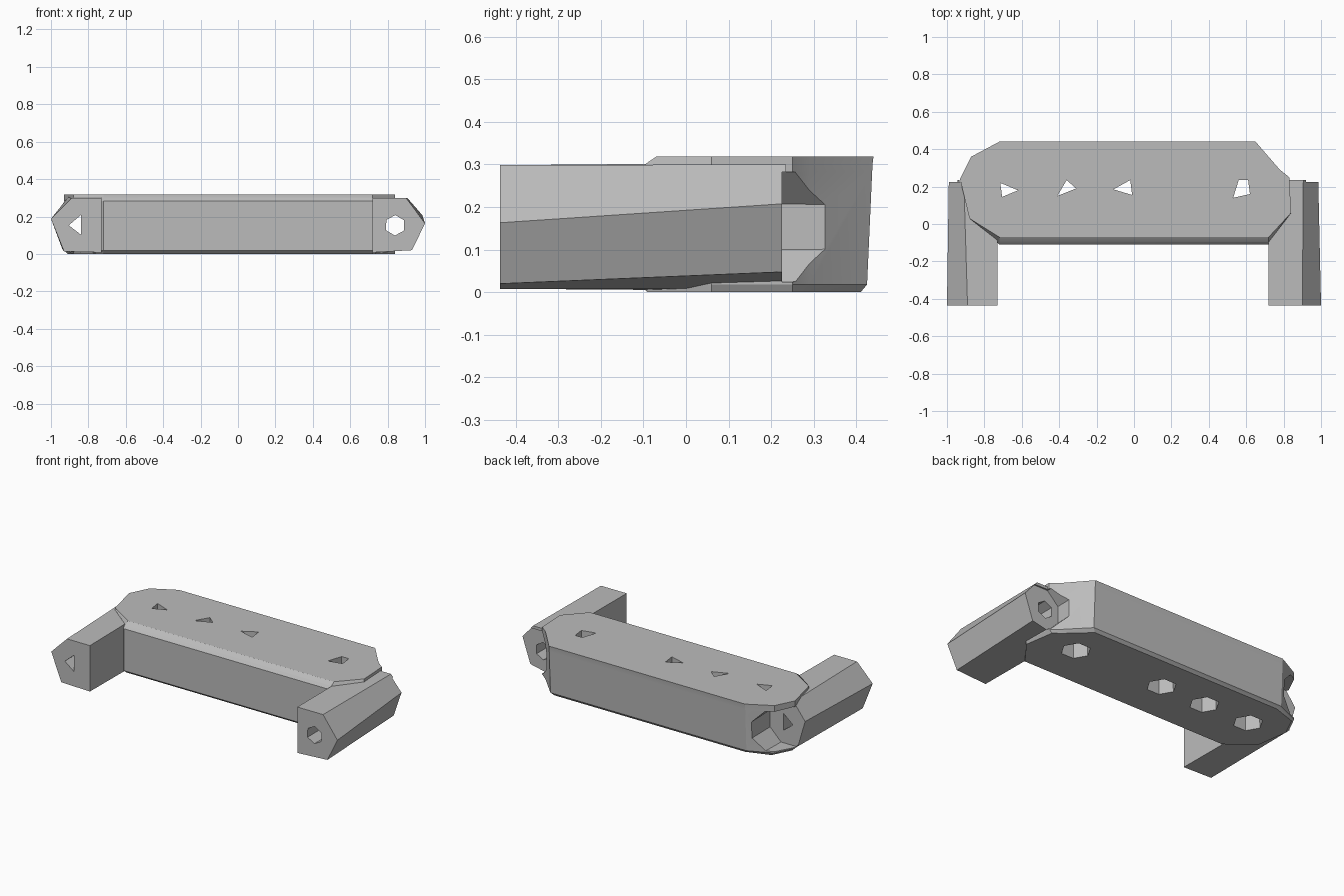
import bpy, bmesh, math
from mathutils import Matrix, Vector

old = bpy.data.objects.get("Cube")
if old:
    bpy.data.objects.remove(old)

grey = bpy.data.materials.new("matte_grey")
grey.use_nodes = True
colour = (0.5, 0.5, 0.5, 1)
grey.diffuse_color = colour
grey.node_tree.nodes["Principled BSDF"].inputs["Base Color"].default_value = colour


def loft(name, rings):
    """Closed solid through rings with equal point counts."""
    bm = bmesh.new()
    loops = [[bm.verts.new(p) for p in ring] for ring in rings]
    n = len(loops[0])
    for a, b in zip(loops, loops[1:]):
        for i in range(n):
            j = (i + 1) % n
            bm.faces.new((a[i], a[j], b[j], b[i]))
    bm.faces.new(loops[0][::-1])
    bm.faces.new(loops[-1])
    bmesh.ops.recalc_face_normals(bm, faces=bm.faces)
    mesh = bpy.data.meshes.new(name)
    bm.to_mesh(mesh)
    bm.free()
    mesh.materials.append(grey)
    obj = bpy.data.objects.new(name, mesh)
    bpy.context.collection.objects.link(obj)
    return obj


def polygon(cx, cy, r, n, turn=0):
    return [(cx + r * math.cos(turn + math.tau * i / n),
             cy + r * math.sin(turn + math.tau * i / n)) for i in range(n)]


def upright(pts, z):
    return [(x, y, z) for x, y in pts]


def along_y(pts, y):
    return [(x, y, z) for x, z in pts]


def combine(target, tool, operation):
    tool.hide_render = True
    mod = target.modifiers.new("combine", 'BOOLEAN')
    mod.operation, mod.solver, mod.object = operation, 'EXACT', tool
    bpy.context.view_layer.objects.active = target
    bpy.ops.object.modifier_apply(modifier=mod.name)
    bpy.data.objects.remove(tool)


# Crossbar: bevelled slab with chamfered back corners
def bar_outline(front, back, inset=0):
    return [(-0.72, front), (0.72, front), (0.84, 0.06), (0.83 - inset, 0.25),
            (0.78 - inset, 0.29), (0.65 - inset, back), (-0.72 + inset, back),
            (-0.87 + inset, 0.36), (-0.93 + inset, 0.24), (-0.88, 0.03)]


bracket = loft("handle_bracket", [
    upright(bar_outline(-0.09, 0.41, 0.02), 0.002),
    upright(bar_outline(-0.11, 0.425), 0.02),
    upright(bar_outline(-0.11, 0.437), 0.285),
    upright(bar_outline(-0.095, 0.438), 0.303),
    upright(bar_outline(-0.07, 0.44), 0.32)])

# Arms: five-sided prisms whose outer ridge rises towards the back
right_front = [(-0.73, 0.01), (-0.73, 0.30), (-0.89, 0.30), (-1, 0.19), (-0.93, 0.015)]
right_back = [(-0.73, 0.005), (-0.73, 0.306), (-0.91, 0.306), (-0.99, 0.20), (-0.94, 0.03)]
left_front = [(0.72, 0.01), (0.72, 0.30), (0.90, 0.30), (1, 0.165), (0.93, 0.022)]
left_back = [(0.72, 0.005), (0.72, 0.302), (0.905, 0.302), (0.985, 0.21), (0.93, 0.05)]
for name, a, b in (("right_arm", right_front, right_back), ("left_arm", left_front, left_back)):
    arm = loft(name, [along_y(a, -0.436), along_y(b, 0.235)])
    combine(bracket, arm, 'UNION')

# Screw recesses in the back corners, tapering inwards
for side in (-1, 1):
    recess = loft("corner_recess", [along_y(polygon(side * 0.875, 0.155, 0.14, 8, 0.39), 0.225),
                                    along_y(polygon(side * 0.875, 0.155, 0.13, 8, 0.39), 0.6)])
    combine(bracket, recess, 'DIFFERENCE')

# Screw holes along the arms
for pts in ([(-0.905, 0.155), (-0.84, 0.21), (-0.84, 0.105)], polygon(0.84, 0.155, 0.055, 6, 0.5)):
    combine(bracket, loft("arm_hole", [along_y(pts, -0.6), along_y(pts, 0.5)]), 'DIFFERENCE')

# Vertical holes: small at the top, wide hexagonal pockets below
top_holes = [
    [(-0.715, 0.22), (-0.62, 0.18), (-0.705, 0.145)],
    [(-0.41, 0.15), (-0.36, 0.235), (-0.31, 0.19)],
    [(-0.11, 0.185), (-0.02, 0.235), (-0.01, 0.155)],
    [(0.53, 0.14), (0.56, 0.235), (0.61, 0.235), (0.62, 0.16)]]
for pts in top_holes:
    combine(bracket, loft("top_hole", [upright(pts, 0.1), upright(pts, 0.5)]), 'DIFFERENCE')
    cx = sum(p[0] for p in pts) / len(pts)
    pocket = loft("nut_pocket", [upright(polygon(cx, 0.185, 0.09, 6), -0.1),
                                 upright(polygon(cx, 0.185, 0.08, 6), 0.16)])
    combine(bracket, pocket, 'DIFFERENCE')

# Rest on the ground and shade with crisp edges
low = min(v.co.z for v in bracket.data.vertices)
bracket.data.transform(Matrix.Translation(Vector((0, 0, -low))))
bpy.ops.object.select_all(action='DESELECT')
bracket.select_set(True)
bpy.context.view_layer.objects.active = bracket
bpy.ops.object.shade_smooth_by_angle(angle=math.radians(25))
